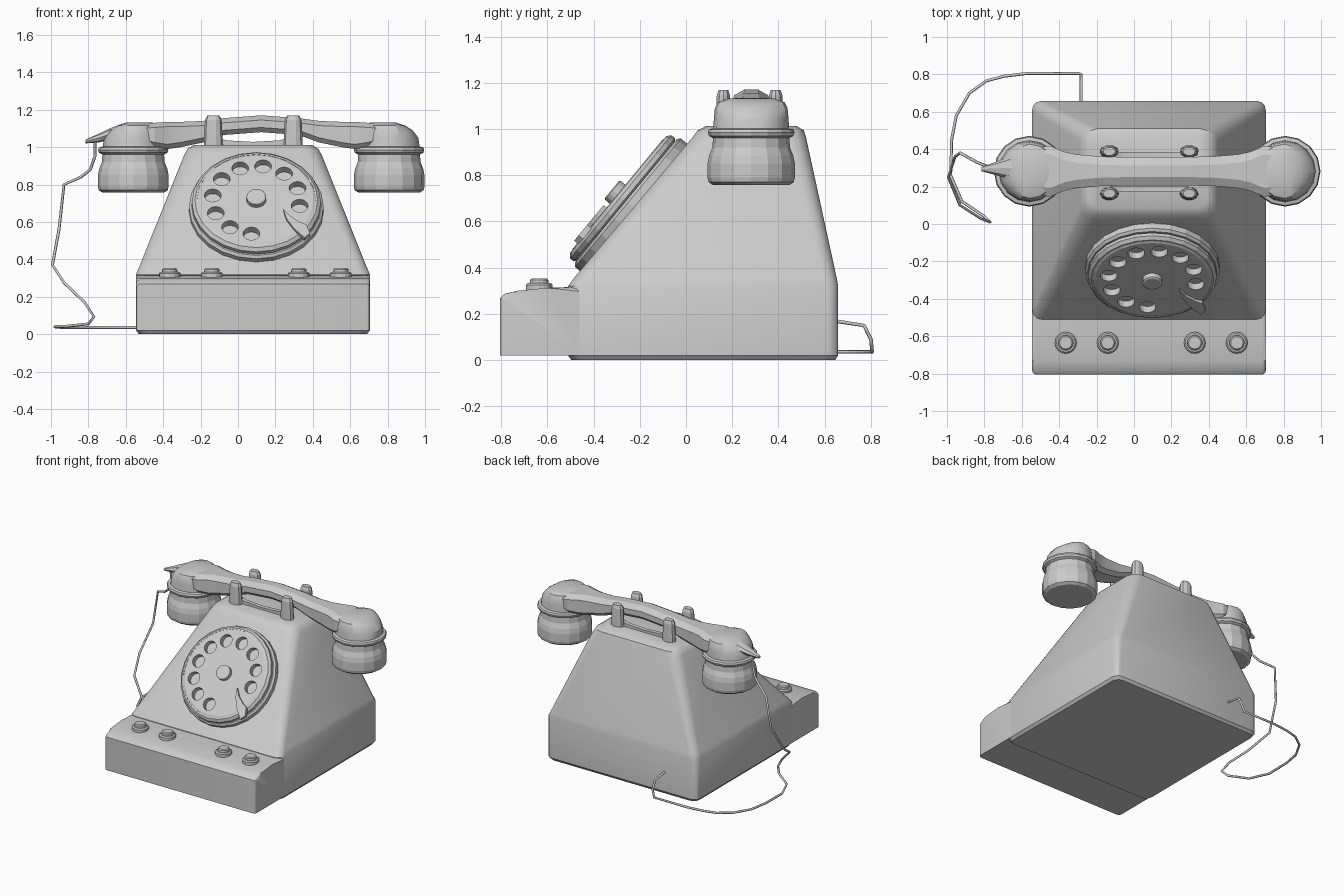
import bpy, bmesh
from math import sin, cos, pi, radians
from mathutils import Matrix, Vector

if "Cube" in bpy.data.objects:
    bpy.data.objects.remove(bpy.data.objects["Cube"])


def make(name, bm, M=None):
    if M is not None:
        bm.transform(M)
    bmesh.ops.recalc_face_normals(bm, faces=bm.faces)
    me = bpy.data.meshes.new(name)
    bm.to_mesh(me)
    bm.free()
    ob = bpy.data.objects.new(name, me)
    bpy.context.collection.objects.link(ob)
    return ob


def skin(bm, rings):
    """Bridge equal-sized rings of points and cap both ends."""
    vs = [[bm.verts.new(p) for p in r] for r in rings]
    n = len(vs[0])
    for a, b in zip(vs, vs[1:]):
        for i in range(n):
            j = (i + 1) % n
            bm.faces.new((a[i], a[j], b[j], b[i]))
    bm.faces.new(vs[0])
    bm.faces.new(vs[-1])


def loft(name, rings, M=None):
    bm = bmesh.new()
    skin(bm, rings)
    return make(name, bm, M)


def circle(r, z, n, sx=1, sy=1):
    return [(r * sx * cos(2 * pi * i / n), r * sy * sin(2 * pi * i / n), z) for i in range(n)]


def lathe(name, prof, n, M=None, sx=1, sy=1):
    return loft(name, [circle(r, z, n, sx, sy) for r, z in prof], M)


def round_rect(x0, x1, y0, y1, r, z, seg=3):
    pts = []
    for cx, cy, a0 in ((x1 - r, y1 - r, 0), (x0 + r, y1 - r, 90),
                       (x0 + r, y0 + r, 180), (x1 - r, y0 + r, 270)):
        for k in range(seg + 1):
            a = radians(a0 + 90 * k / seg)
            pts.append((cx + r * cos(a), cy + r * sin(a), z))
    return pts


def smooth(ob, angle=30):
    bpy.ops.object.select_all(action='DESELECT')
    ob.select_set(True)
    bpy.context.view_layer.objects.active = ob
    bpy.ops.object.shade_smooth_by_angle(angle=radians(angle))


# Tapered housing
body = loft("housing", [
    round_rect(-.53, .69, -.495, .645, .05, 0),
    round_rect(-.545, .705, -.51, .658, .05, .02),
    round_rect(-.545, .705, -.51, .658, .05, .32),
    round_rect(-.53, .69, -.485, .652, .055, .355),
    round_rect(-.287, .447, .025, .52, .075, .96),
    round_rect(-.268, .428, .05, .51, .075, .993),
    round_rect(-.235, .395, .085, .48, .06, 1.012)])
smooth(body)

# Front ledge, with rounded vertical front corners
prof = [(-.805, .02), (-.805, .268), (-.785, .287), (-.73, .3), (-.6, .313), (-.45, .318), (-.45, .02)]
bm = bmesh.new()
skin(bm, [[(x, y, z) for y, z in prof] for x in (-.545, .705)])
corners = [e for e in bm.edges if all(v.co.y < -.8 for v in e.verts)
           and abs(e.verts[0].co.z - e.verts[1].co.z) > .1]
side_tops = [e for e in bm.edges if abs(e.verts[0].co.x - e.verts[1].co.x) < .01
             and all(v.co.z > .26 for v in e.verts)]
bmesh.ops.bevel(bm, geom=corners + side_tops, offset=.022, segments=3, profile=.5, affect='EDGES')
smooth(make("front_ledge", bm))

# Push buttons on the ledge
for i, x in enumerate((-.365, -.14, .325, .55)):
    lathe(f"button_{i + 1}", [(.058, .295), (.058, .325), (.05, .333), (.041, .333), (.04, .347), (.033, .353)],
          16, Matrix.Translation((x, -.635, 0)))

# Dial: stepped base, finger wheel with holes, hub and finger stop
D = Matrix(((1, 0, 0, .098), (0, .636, -.772, -.228), (0, .772, .636, .662), (0, 0, 0, 1)))
lathe("dial_base", [(.36, -.03), (.36, .03), (.347, .042), (.335, .042), (.345, .05), (.345, .07),
                    (.328, .085), (.318, .085), (.312, .045)], 24, D)
wheel = lathe("finger_wheel", [(.32, .04), (.32, .082), (.305, .088)], 32, D)
bm = bmesh.new()
for i in range(10):
    a = radians(-10 + 30.4 * i)
    skin(bm, [[Vector(p) + Vector((.235 * cos(a), .235 * sin(a), 0)) for p in circle(.045, z, 16)]
              for z in (.047, .15)])
cutter = make("hole_cutter", bm, D)
cutter.hide_render = True
mod = wheel.modifiers.new("holes", 'BOOLEAN')
mod.object = cutter
mod.solver = 'EXACT'
bpy.context.view_layer.objects.active = wheel
bpy.ops.object.modifier_apply(modifier="holes")
bpy.data.objects.remove(cutter)
lathe("dial_hub", [(.053, .08), (.053, .115), (.045, .12)], 16, D)
hook = [(.144, -.075), (.16, -.14), (.2, -.21), (.257, -.275), (.287, -.245),
        (.268, -.185), (.23, -.165), (.18, -.125)]
loft("finger_stop", [[(x, y, z) for x, y in hook] for z in (.08, .105)], D)

# Cradle prongs and the sagging rails between them
for row, y, ry in (("front", .162, .185), ("back", .388, .37)):
    for side, x in (("left", -.132), ("right", .295)):
        lathe(f"prong_{row}_{side}", [(1.1, .97), (1.05, 1.06), (.95, 1.145), (.7, 1.168)], 10,
              Matrix.Translation((x, y, 0)), .047, .032)
    loft(f"cradle_rail_{row}", [[(x, ry - .015, .99), (x, ry + .015, .99), (x, ry + .015, z), (x, ry - .015, z)]
         for x, z in ((-.13, 1.055), (-.06, 1.036), (.08, 1.028), (.22, 1.036), (.295, 1.055))])

# Handset cups, retaining rings and rounded elbows
HY = .282
for side, cx, s in (("left", -.56, -1), ("right", .808, 1)):
    T = Matrix.Translation((cx, HY, 0))
    lathe(f"handset_cup_{side}", [(.165, .757), (.184, .77), (.189, .79), (.189, .85), (.182, .885),
                                  (.168, .92), (.165, .96), (.183, .97), (.188, .985),
                                  (.183, .998), (.165, 1.003)], 16, T)
    rings = []
    for r, z, k in ((.165, .99, 1), (.161, 1.05, .97), (.157, 1.09, .8), (.145, 1.115, .6), (.1, 1.132, .35)):
        ring = circle(r, z, 16)
        rings.append([(s * (x * k if x > 0 else x), y, z) for x, y, z in ring])
    smooth(loft(f"handset_elbow_{side}", rings, T), 25)

# Handset grip: mirrored chamfered sections (distance from middle, half width, bottom, top)
half = [(.64, .13, 1.02, 1.125), (.57, .135, 1.0, 1.13), (.5, .105, .99, 1.135), (.43, .09, 1.0, 1.135),
        (.31, .08, 1.025, 1.14), (.2, .077, 1.065, 1.155), (0, .075, 1.08, 1.17)]
sections = [(-d, w, a, b) for d, w, a, b in half] + [(d, w, a, b) for d, w, a, b in half[-2::-1]]
grip = []
for d, w, a, b in sections:
    c = .025
    yz = [(-w + c, a), (w - c, a), (w, a + c), (w, b - c), (w - 1.8 * c, b),
          (-w + 1.8 * c, b), (-w, b - c), (-w, a + c)]
    grip.append([(.124 + d, HY + y, z) for y, z in yz])
smooth(loft("handset_grip", grip), 25)

# Cord strain relief on the left elbow
tail = [(-.60, .30, 1.085, .075, .04), (-.67, .30, 1.075, .06, .032),
        (-.74, .297, 1.05, .035, .024), (-.815, .294, 1.03, .012, .01)]
loft("cord_grip", [[(x, y + w * cos(2 * pi * i / 8), z + h * sin(2 * pi * i / 8)) for i in range(8)]
                   for x, y, z, w, h in tail])

# Cord from the handset to the back of the housing
path = [(-.765, .295, 1.04), (-.765, .3, .95), (-.79, .31, .88), (-.84, .33, .84), (-.93, .38, .8),
        (-.957, .36, .56), (-.992, .25, .37), (-.93, .1, .275), (-.82, .03, .17), (-.77, .01, .093),
        (-.8, .04, .055), (-.92, .12, .042), (-.98, .26, .04), (-.975, .45, .038), (-.95, .58, .036),
        (-.88, .7, .036), (-.79, .765, .036), (-.695, .79, .036), (-.57, .805, .036), (-.3, .805, .036),
        (-.283, .8, .09), (-.283, .77, .15), (-.283, .64, .17)]
cu = bpy.data.curves.new("cord", 'CURVE')
cu.dimensions = '3D'
cu.bevel_depth = .008
cu.bevel_resolution = 1
cu.use_fill_caps = True
sp = cu.splines.new('POLY')
sp.points.add(len(path) - 1)
for p, co in zip(sp.points, path):
    p.co = (*co, 1)
bpy.context.collection.objects.link(bpy.data.objects.new("cord", cu))
